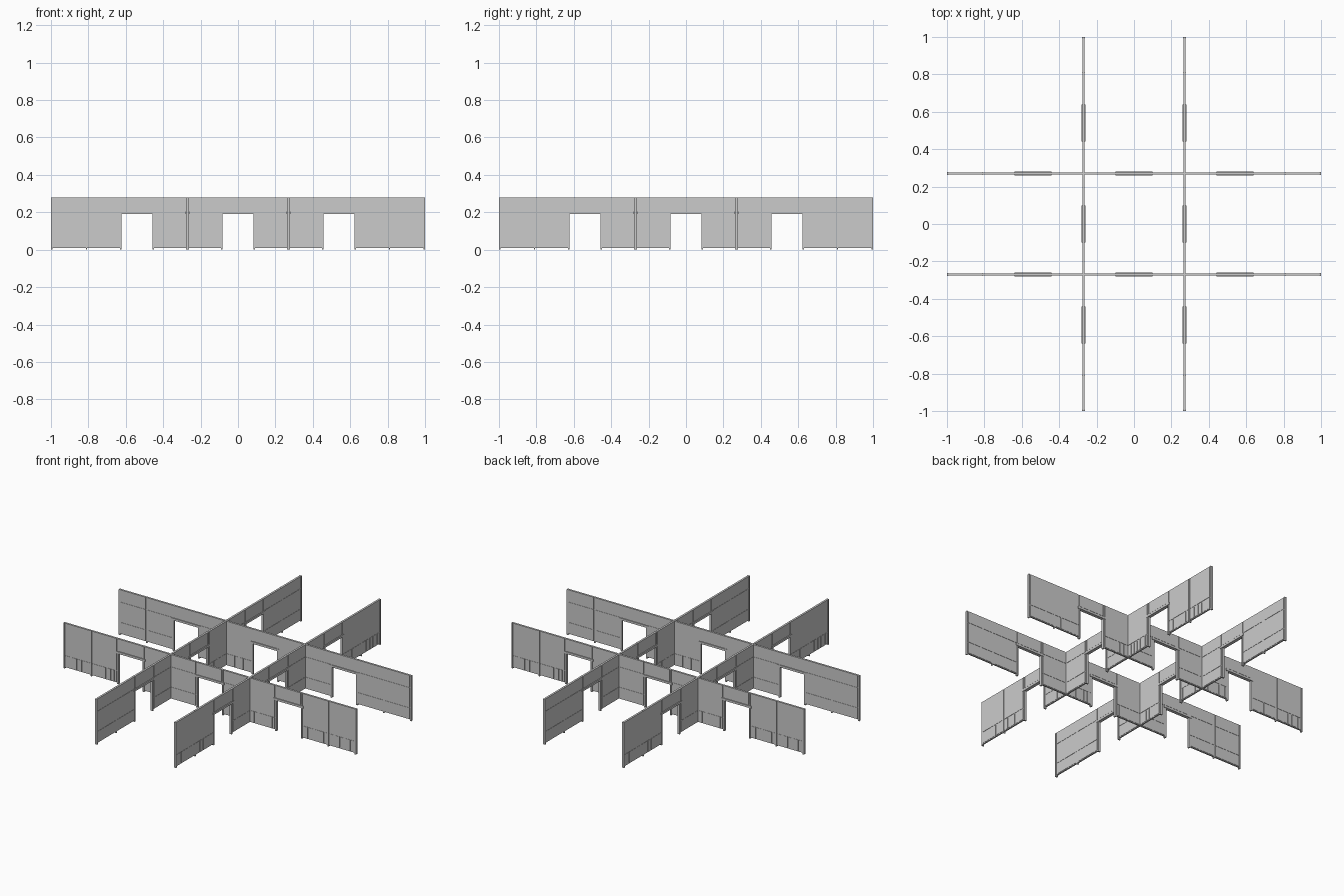
import bpy
import bmesh
import math
import random
from mathutils import Matrix, Vector

cube = bpy.data.objects.get("Cube")
if cube:
    bpy.data.objects.remove(cube, do_unlink=True)

random.seed(4)
HEIGHT = 0.28       # wall height
OFFSET = 0.27       # distance of each wall from the centre
PITCH = 0.54        # doorway spacing
DOOR = 0.083        # half width of a doorway
HEAD = 0.19         # doorway height
CORE, FACE, TRIM = 0.0045, 0.0062, 0.007   # half thicknesses
FOOT = 0.008
GAP = 0.0015

grey = bpy.data.materials.new("wall grey")
grey.use_nodes = True
grey.diffuse_color = (0.6, 0.6, 0.6, 1)
grey.node_tree.nodes["Principled BSDF"].inputs["Base Color"].default_value = (0.6, 0.6, 0.6, 1)


def box(bm, x, y, z):
    """Add a box spanning the given (low, high) ranges."""
    lo, hi = Vector((x[0], y[0], z[0])), Vector((x[1], y[1], z[1]))
    m = Matrix.Translation((lo + hi) / 2) @ Matrix.Diagonal((*(hi - lo), 1))
    bmesh.ops.create_cube(bm, size=1, matrix=m)


def slab(bm, x, half, z):
    box(bm, x, (-half, half), z)


def place(name, bm):
    """Make the part once and share its mesh between the four walls."""
    mesh = bpy.data.meshes.new(name)
    bm.to_mesh(mesh)
    bm.free()
    mesh.materials.append(grey)
    for side in ("front", "left", "back", "right"):
        turn = ("front", "left", "back", "right").index(side)
        ob = bpy.data.objects.new(f"{side}_{name}", mesh)
        ob.matrix_world = Matrix.Rotation(turn * math.pi / 2, 4, "Z") @ Matrix.Translation((0, -OFFSET, 0))
        bpy.context.collection.objects.link(ob)


def clad(bm, x0, x1, side, slatted):
    """Cover one bay of one wall face with raised panels."""
    y = sorted((side * CORE, side * FACE))
    if slatted:
        box(bm, (x0, x1), y, (0.084, HEIGHT))
        x = x0
        while x < x1 - 0.01:
            end = min(x + random.uniform(0.018, 0.04), x1)
            box(bm, (x, end), y, (0.012, 0.08))
            x = end + 0.005
    else:
        for z in ((0.012, 0.079), (0.082, 0.204), (0.207, HEIGHT)):
            box(bm, (x0, x1), y, z)


# Solid wall cores between the doorways
doors = [-PITCH, 0, PITCH]
edges = [-1] + [d + s * DOOR for d in doors for s in (-1, 1)] + [1]
sections = list(zip(edges[::2], edges[1::2]))
bm = bmesh.new()
for a, b in sections:
    slab(bm, (a, b), CORE, (FOOT, HEIGHT))
for d in doors:
    slab(bm, (d - DOOR, d + DOOR), CORE, (HEAD, HEIGHT))
place("wall_core", bm)

# Posts at section ends, seams and doorway jambs
bm = bmesh.new()
for a, b in sections:
    slab(bm, (a, a + 0.009), TRIM, (0, HEIGHT))
    slab(bm, (b - 0.009, b), TRIM, (0, HEIGHT))
for x in (-0.81, 0.81):
    slab(bm, (x - 0.003, x + 0.003), TRIM, (0, HEIGHT))
place("wall_posts", bm)

# Raised cladding on both faces of each bay
bays = [(0.095, 0.262), (0.278, 0.446), (0.634, 0.806), (0.814, 0.99)]
bm = bmesh.new()
for a, b in bays:
    for x0, x1 in ((a, b), (-b, -a)):
        for side in (-1, 1):
            inner = abs(x0 + x1) / 2 < OFFSET
            clad(bm, x0 + GAP, x1 - GAP, side, inner == (side > 0))
place("wall_cladding", bm)

# Panels above the doorways
bm = bmesh.new()
for d in doors:
    slab(bm, (d - DOOR + GAP, d + DOOR - GAP), FACE, (0.207, HEIGHT))
place("door_header_panels", bm)

# Projecting lintels over the doorways
bm = bmesh.new()
for d in doors:
    slab(bm, (d - 0.1, d + 0.1), 0.01, (HEAD, 0.203))
place("door_lintels", bm)
